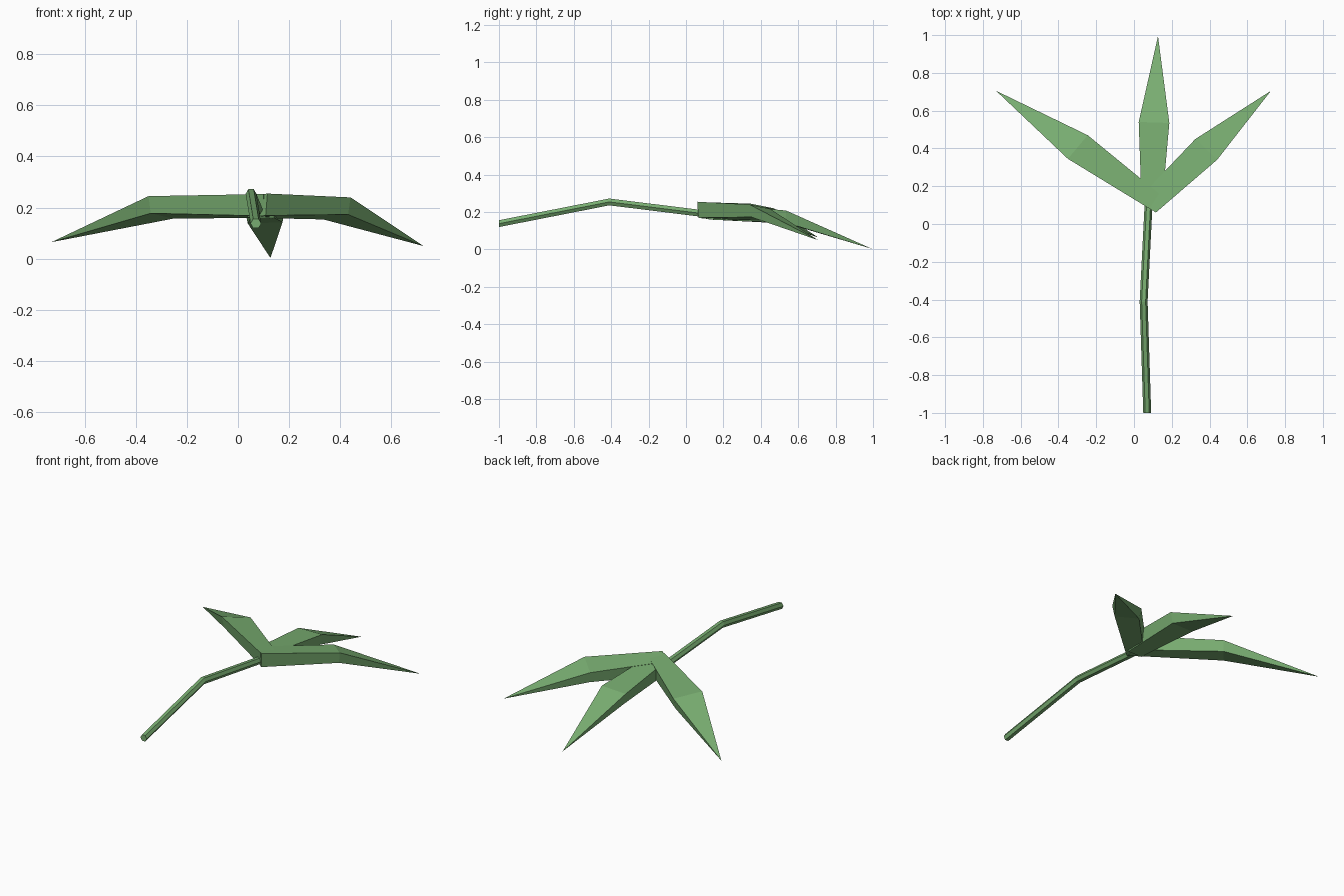
import bpy
import bmesh
import math
from mathutils import Vector

cube = bpy.data.objects.get("Cube")
if cube:
    bpy.data.objects.remove(cube, do_unlink=True)

green = bpy.data.materials.new("leaf green")
colour = (0.19, 0.42, 0.165, 1)
green.diffuse_color = colour
green.use_nodes = True
green.node_tree.nodes["Principled BSDF"].inputs["Base Color"].default_value = colour


def loft(name, rings, tip=None):
    """Skin a row of closed rings, ending in a flat cap or a point."""
    bm = bmesh.new()
    rows = [[bm.verts.new(p) for p in ring] for ring in rings]
    n = len(rows[0])
    for a, b in zip(rows, rows[1:]):
        for i in range(n):
            j = (i + 1) % n
            bm.faces.new((a[i], a[j], b[j], b[i]))
    bm.faces.new(rows[0])
    if tip:
        point = bm.verts.new(tip)
        for i in range(n):
            bm.faces.new((rows[-1][i], rows[-1][(i + 1) % n], point))
    else:
        bm.faces.new(rows[-1])
    bmesh.ops.recalc_face_normals(bm, faces=bm.faces)
    mesh = bpy.data.meshes.new(name)
    bm.to_mesh(mesh)
    bm.free()
    mesh.materials.append(green)
    obj = bpy.data.objects.new(name, mesh)
    bpy.context.collection.objects.link(obj)


def slab(a, b, thickness):
    """Four-cornered section hanging below the top edge from a to b."""
    a, b, down = Vector(a), Vector(b), Vector((0, 0, -thickness))
    inset = (b - a) * 0.08
    return [a, b, b + down - inset, a + down + inset]


def leaf(name, base, middle, tip):
    loft(name, [slab(*base, 0.085), slab(*middle, 0.065)], tip)


# Three pointed leaves: base edge, widest edge, tip
leaf("left_leaf", [(0.115, 0.06, 0.255), (0.03, 0.14, 0.245)],
     [(0.44, 0.34, 0.24), (0.325, 0.45, 0.217)], (0.725, 0.705, 0.05))
leaf("right_leaf", [(0.1, 0.07, 0.253), (0.14, 0.155, 0.245)],
     [(-0.35, 0.345, 0.245), (-0.245, 0.47, 0.22)], (-0.73, 0.705, 0.065))
leaf("back_leaf", [(0.04, 0.12, 0.245), (0.15, 0.12, 0.245)],
     [(0.025, 0.54, 0.203), (0.187, 0.535, 0.208)], (0.127, 0.995, 0.003))

# Bent stem with a hexagonal section
rings = []
for x, y, z in [(0.07, -1, 0.138), (0.051, -0.41, 0.254), (0.078, 0.12, 0.188)]:
    angles = [math.tau * i / 6 for i in range(6)]
    rings.append([(x + 0.021 * math.cos(a), y, z + 0.021 * math.sin(a)) for a in angles])
loft("stem", rings)
